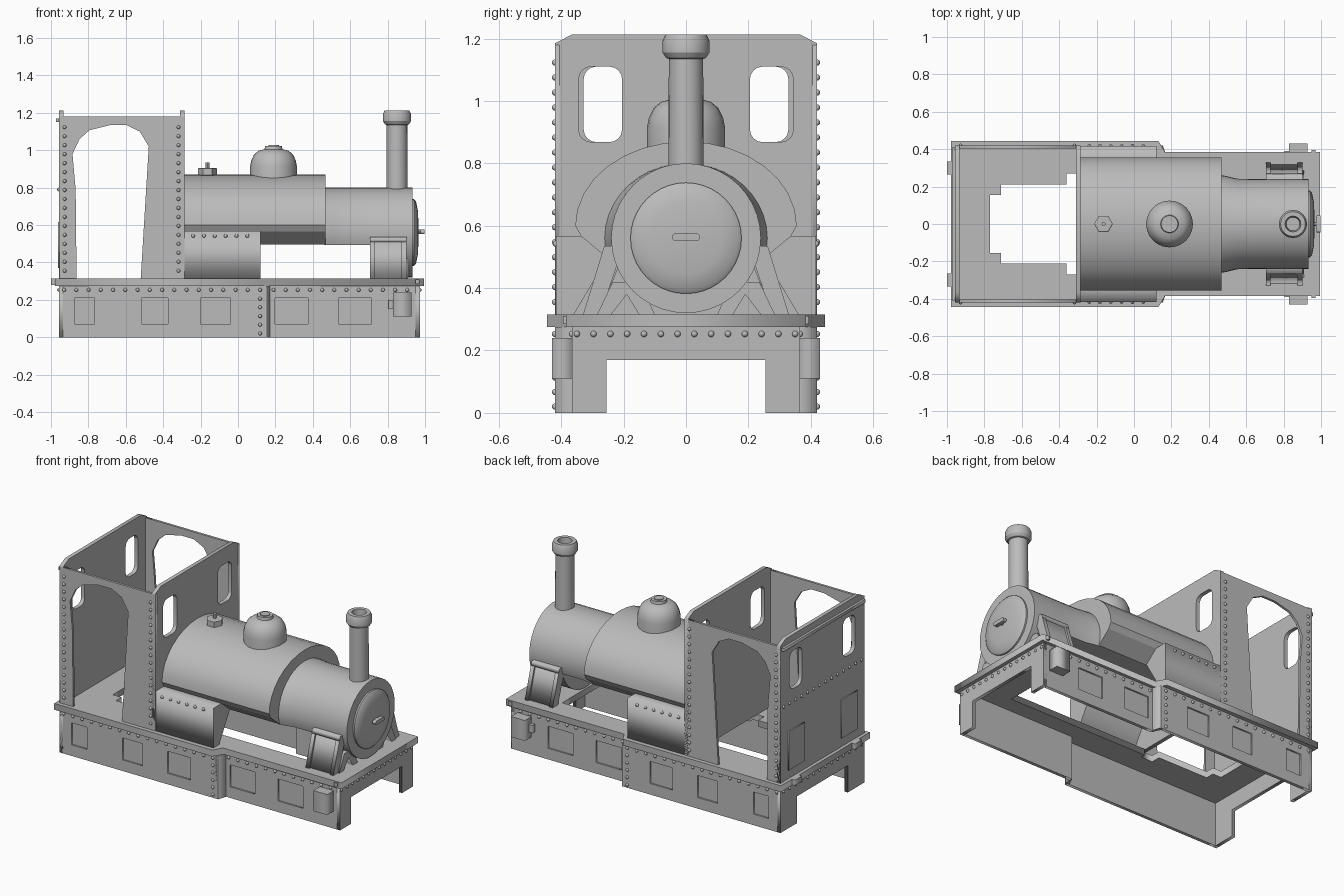
import bpy, bmesh, math
from mathutils import Matrix, Vector

if "Cube" in bpy.data.objects:
    bpy.data.objects.remove(bpy.data.objects["Cube"])

grey = bpy.data.materials.new("plain_grey")
grey.diffuse_color = (0.5, 0.5, 0.5, 1)
grey.use_nodes = True
grey.node_tree.nodes["Principled BSDF"].inputs["Base Color"].default_value = grey.diffuse_color
AXES = {  # plane -> columns mapping profile (a, b, thickness) to world
    "xy": ((1, 0, 0), (0, 1, 0), (0, 0, 1)),
    "xz": ((1, 0, 0), (0, 0, 1), (0, 1, 0)),
    "yz": ((0, 1, 0), (0, 0, 1), (1, 0, 0))}


def finish(name, bm, smooth=None):
    bmesh.ops.recalc_face_normals(bm, faces=bm.faces)
    me = bpy.data.meshes.new(name)
    bm.to_mesh(me)
    bm.free()
    ob = bpy.data.objects.new(name, me)
    bpy.context.collection.objects.link(ob)
    me.materials.append(grey)
    if smooth:
        bpy.ops.object.select_all(action='DESELECT')
        ob.select_set(True)
        bpy.context.view_layer.objects.active = ob
        bpy.ops.object.shade_smooth_by_angle(angle=math.radians(smooth))
    return ob


def plate(name, loops, plane, t0, t1):
    """Flat plate from an outline plus hole outlines, thick from t0 to t1."""
    cu = bpy.data.curves.new(name, 'CURVE')
    cu.dimensions, cu.fill_mode, cu.extrude = '2D', 'BOTH', abs(t1 - t0) / 2
    for pts in loops:
        sp = cu.splines.new('POLY')
        sp.points.add(len(pts) - 1)
        for p, q in zip(sp.points, pts):
            p.co = (q[0], q[1], 0, 1)
        sp.use_cyclic_u = True
    tmp = bpy.data.objects.new(name + "_curve", cu)
    bpy.context.collection.objects.link(tmp)
    bpy.context.view_layer.update()
    me = bpy.data.meshes.new_from_object(tmp.evaluated_get(bpy.context.evaluated_depsgraph_get()))
    bm = bmesh.new()
    bm.from_mesh(me)
    bpy.data.objects.remove(tmp)
    bpy.data.meshes.remove(me)
    bmesh.ops.remove_doubles(bm, verts=bm.verts, dist=1e-5)
    a, b, c = (Vector(v) for v in AXES[plane])
    for v in bm.verts:
        v.co = a * v.co.x + b * v.co.y + c * (v.co.z + (t0 + t1) / 2)
    return finish(name, bm)


def rect(a0, a1, b0, b1):
    return [(a0, b0), (a1, b0), (a1, b1), (a0, b1)]


def rounded(a0, a1, b0, b1, r):
    out = []
    for i, (ca, cb) in enumerate(((a1 - r, b1 - r), (a0 + r, b1 - r), (a0 + r, b0 + r), (a1 - r, b0 + r))):
        for k in range(5):
            t = math.radians(90 * i + 22.5 * k)
            out.append((ca + r * math.cos(t), cb + r * math.sin(t)))
    return out


def box(name, x0, x1, y0, y1, z0, z1):
    return plate(name, [rect(x0, x1, y0, y1)], "xy", z0, z1)


def lathe(name, prof, centre, axis='Z', n=24, smooth=30):
    """Spin (radius, height) points about an axis through centre."""
    bm = bmesh.new()
    rings = []
    for r, h in prof:
        rings.append([bm.verts.new((r * math.cos(2 * math.pi * i / n), r * math.sin(2 * math.pi * i / n), h))
                      for i in range(n)])
    for A, B in zip(rings, rings[1:]):
        for i in range(n):
            bm.faces.new((A[i], A[(i + 1) % n], B[(i + 1) % n], B[i]))
    bm.faces.new(rings[0])
    bm.faces.new(rings[-1])
    rot = Matrix.Rotation(math.pi / 2, 4, 'Y') if axis == 'X' else Matrix()
    bm.transform(Matrix.Translation(centre) @ rot)
    return finish(name, bm, smooth)


def loft(name, sections, smooth=20):
    """Join (x, [(y, z)...]) sections into one closed body."""
    bm = bmesh.new()
    rings = [[bm.verts.new((x, y, z)) for y, z in pts] for x, pts in sections]
    n = len(rings[0])
    for A, B in zip(rings, rings[1:]):
        for i in range(n):
            bm.faces.new((A[i], A[(i + 1) % n], B[(i + 1) % n], B[i]))
    bm.faces.new(rings[0])
    bm.faces.new(rings[-1])
    return finish(name, bm, smooth)


def flip(pts, s):
    return [(p[0] * s, p[1]) for p in pts]


# Footplate with the stepped well opening
edge = [(-0.978, 0.445), (0.13, 0.445), (0.165, 0.385), (0.995, 0.385)]
well = [(-0.77, 0.155), (-0.71, 0.155), (-0.71, 0.21), (-0.36, 0.21), (-0.36, 0.27), (-0.28, 0.27), (-0.28, 0.24), (0.7, 0.24)]
both = lambda h: h + [(x, -y) for x, y in reversed(h)]
plate("footplate", [both(edge), both(well)], "xy", 0.275, 0.315)

# End beams with the open centre
for name, x0, x1, w in (("front_beam", 0.95, 0.972, 0.365), ("rear_beam", -0.957, -0.935, 0.42)):
    plate(name, [[(-w, 0), (-0.255, 0), (-0.255, 0.17), (0.255, 0.17), (0.255, 0), (w, 0), (w, 0.275), (-w, 0.275)]],
          "yz", x0, x1)

rear_panels = [(-0.874, -0.767), (-0.515, -0.375), (-0.2, -0.04)]
front_panels = [(0.198, 0.375), (0.536, 0.713)]
door = [(-0.863, 0.315), (-0.868, 0.79), (-0.885, 0.98), (-0.847, 1.06), (-0.794, 1.107), (-0.686, 1.134),
        (-0.595, 1.134), (-0.525, 1.10), (-0.477, 1.02), (-0.483, 0.925), (-0.52, 0.315)]
for s, side in ((-1, "right"), (1, "left")):
    # Side skirts with recessed panels
    for part, x0, x1, y, panels in (("rear", -0.955, 0.155, 0.42, rear_panels), ("front", 0.165, 0.97, 0.365, front_panels)):
        plate(f"{side}_{part}_skirt", [rect(x0, x1, 0, 0.275)] + [rect(a, b, 0.07, 0.21) for a, b in panels],
              "xz", s * y, s * (y - 0.01))
        plate(f"{side}_{part}_skirt_back", [rect(x0, x1, 0, 0.275)], "xz", s * (y - 0.01), s * (y - 0.02))
    plate(f"{side}_skirt_joint", [[(0.14, s * 0.42), (0.155, s * 0.42), (0.172, s * 0.365), (0.165, s * 0.345), (0.14, s * 0.4)]],
          "xy", 0, 0.275)
    # Sandbox on the front skirt
    box(f"{side}_skirt_box", 0.83, 0.927, s * 0.36, s * 0.43, 0.11, 0.24)
    box(f"{side}_skirt_box_tab", 0.805, 0.832, s * 0.36, s * 0.39, 0.15, 0.2)
    box(f"{side}_front_tab", 0.95, 0.97, s * 0.38, s * 0.395, 0.285, 0.31)
    # Cab side with door opening
    plate(f"{side}_cab_side", [[(-0.955, 0.315)] + door + [(-0.285, 0.315), (-0.285, 1.18), (-0.955, 1.18)]],
          "xz", s * 0.42, s * 0.405)
    # Low side tank beside the boiler
    plate(f"{side}_side_tank", [flip([(0.417, 0.315), (0.417, 0.567), (0.3, 0.567), (0.25, 0.5), (0.36, 0.315)], s)],
          "yz", -0.285, 0.12)
    # Smokebox support legs, framed panel and gussets
    plate(f"{side}_leg", [flip([(0.318, 0.315), (0.252, 0.53), (0.19, 0.53), (0.28, 0.315)], s)], "yz", 0.715, 0.89)
    plate(f"{side}_leg_top", [flip([(0.270, 0.51), (0.262, 0.535), (0.19, 0.535), (0.19, 0.51)], s)], "yz", 0.705, 0.9)
    plate(f"{side}_leg_back_frame", [flip([(0.33, 0.315), (0.262, 0.535), (0.2, 0.535), (0.275, 0.315)], s)], "yz", 0.705, 0.73)
    plate(f"{side}_leg_front_frame", [flip([(0.33, 0.315), (0.262, 0.535), (0.2, 0.535), (0.275, 0.315)], s)], "yz", 0.875, 0.9)
    plate(f"{side}_gusset", [flip([(0.285, 0.315), (0.235, 0.42), (0.18, 0.42), (0.12, 0.36), (0.1, 0.315),
                                   (0.15, 0.315), (0.19, 0.38), (0.24, 0.315)], s)], "yz", 0.88, 0.91)
    # Rear tabs and rear door panels
    box(f"{side}_rear_tab", -1.0, -0.97, s * 0.265, s * 0.335, 0.28, 0.315)
    plate(f"{side}_rear_panel", [rect(s * 0.185, s * 0.345, 0.37, 0.615)], "yz", -0.963, -0.955)

# Cab end walls with rounded windows
wall = [(-0.42, 0.315), (0.42, 0.315), (0.42, 1.185), (0.365, 1.213), (-0.365, 1.213), (-0.42, 1.185)]
for name, x0, x1, w in (("cab_front", -0.31, -0.285, 0.344), ("cab_rear", -0.957, -0.932, 0.328)):
    plate(name, [wall] + [flip(rounded(0.205, w, 0.868, 1.11, 0.04), s) for s in (-1, 1)], "yz", x0, x1)
box("cab_rear_rail", -0.972, -0.955, -0.41, 0.41, 1.15, 1.17)

# Saddle tank
arch = [(0.355 * math.cos(math.pi * k / 16), 0.60 + 0.27 * math.sin(math.pi * k / 16)) for k in range(17)]
tank = [(0.25, 0.495), (0.335, 0.565)] + arch + [(-0.335, 0.565), (-0.25, 0.495)]
loft("saddle_tank", [(-0.29, tank), (0.467, tank)])


# Smokebox: flared, flat-bottomed barrel and a full round front
def ring(r, low):
    return [(r * math.cos(2 * math.pi * k / 40), max(low, 0.56 + 0.24 * math.sin(2 * math.pi * k / 40))) for k in range(40)]


loft("boiler_barrel", [(x, ring(r, 0.492)) for x, r in ((0.46, 0.262), (0.5, 0.255), (0.55, 0.242), (0.71, 0.24))])
loft("smokebox", [(x, ring(0.24, 0.3)) for x in (0.705, 0.932)])
lathe("smokebox_door", [(0.178, -0.01), (0.178, 0.012), (0.165, 0.022), (0.115, 0.032), (0.03, 0.036)], (0.93, 0, 0.56), 'X', 40)
lathe("door_handle_stem", [(0.012, 0), (0.012, 0.04)], (0.955, 0, 0.563), 'X', 10)
plate("door_handle", [rounded(-0.045, 0.045, 0.551, 0.575, 0.011)], "yz", 0.975, 0.998)

# Chimney, dome and filler
lathe("chimney", [(0.057, 0.74), (0.055, 1.135), (0.064, 1.138), (0.075, 1.155), (0.075, 1.193), (0.066, 1.213),
                  (0.042, 1.213), (0.036, 1.12)], (0.85, 0, 0))
lathe("steam_dome", [(0.125, 0.8), (0.125, 0.915), (0.119, 0.945), (0.104, 0.977), (0.08, 0.997), (0.048, 1.005),
                     (0.045, 1.022), (0.028, 1.022), (0.028, 1.027)], (0.19, 0, 0))
lathe("filler_cap", [(0.05, 0.85), (0.05, 0.902), (0.043, 0.906)], (-0.163, 0, 0), n=6, smooth=None)
lathe("filler_bolt", [(0.011, 0.9), (0.011, 0.935)], (-0.163, 0, 0), n=8)

# Rivets along skirts, cab edges, beams and side tanks
spots = []
for s in (-1, 1):
    spots += [(-0.93 + 0.0655 * i, s * 0.42, 0.253) for i in range(16)]
    spots += [(0.19 + 0.065 * i, s * 0.365, 0.253) for i in range(12)]
    spots += [(0.118, s * 0.42, 0.02 + 0.0466 * i) for i in range(6)]
    spots += [(x, s * 0.42, 0.355 + 0.048 * i) for x in (-0.927, -0.318) for i in range(17)]
    spots += [(-0.24 + 0.058 * i, s * 0.417, 0.542) for i in range(6)]
spots += [(0.972, -0.35 + 0.05385 * i, 0.253) for i in range(14)]
spots += [(-0.957, -0.39 + 0.06 * i, 0.253) for i in range(14)]
spots += [(-0.957, -0.39 + 0.06 * i, 0.79) for i in range(14)]
bm = bmesh.new()
for p in spots:
    bmesh.ops.create_uvsphere(bm, u_segments=8, v_segments=6, radius=0.01, matrix=Matrix.Translation(p))
finish("rivets", bm, 60)
